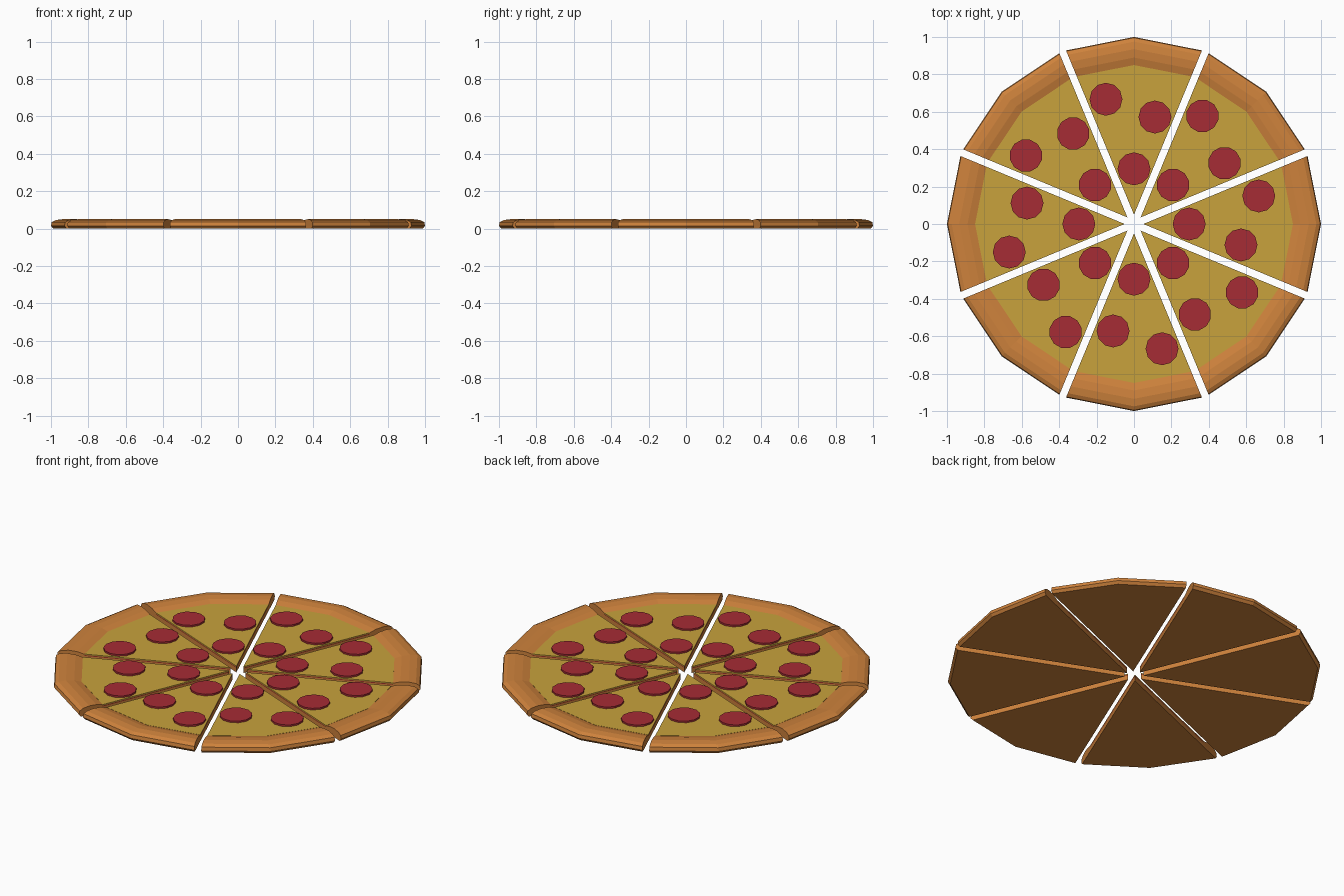
import bpy, bmesh, math
from mathutils import Matrix

if "Cube" in bpy.data.objects:
    bpy.data.objects.remove(bpy.data.objects["Cube"])

R_CHEESE, OFFSET, SLICES = 0.80, 0.05, 8
HALF = math.pi / SLICES


def material(name, rgb):
    m = bpy.data.materials.new(name)
    m.diffuse_color = (*rgb, 1)
    m.use_nodes = True
    m.node_tree.nodes["Principled BSDF"].inputs["Base Color"].default_value = m.diffuse_color
    return m


crust_mat = material("baked_crust", (0.62, 0.225, 0.045))
sauce_mat = material("tomato_sauce", (0.32, 0.03, 0.02))
cheese_mat = material("cheese_yellow", (0.58, 0.36, 0.045))
pep_mat = material("pepperoni_red", (0.38, 0.025, 0.035))


def finish(bm, name, mat):
    bmesh.ops.remove_doubles(bm, verts=bm.verts, dist=1e-5)
    bmesh.ops.recalc_face_normals(bm, faces=bm.faces)
    me = bpy.data.meshes.new(name)
    bm.to_mesh(me)
    bm.free()
    me.materials.append(mat)
    return me


def wedge(name, profile, mat):
    """Sweep a closed (r, z) profile through one slice, with its tip moved outward."""
    bm = bmesh.new()
    rings = [[bm.verts.new((r * math.cos(a) + OFFSET, r * math.sin(a), z))
              for r, z in profile] for a in (-HALF, 0, HALF)]
    n = len(profile)
    bm.faces.new(rings[0])
    bm.faces.new(rings[-1])
    for a, b in zip(rings, rings[1:]):
        for i in range(n):
            j = (i + 1) % n
            if profile[i][0] == 0 and profile[j][0] == 0:
                continue
            bm.faces.new((a[i], a[j], b[j], b[i]))
    return finish(bm, name, mat)


def slab(name, z0, z1, mat):
    return wedge(name, [(0, z0), (R_CHEESE, z0), (R_CHEESE, z1), (0, z1)], mat)


# Dough base with a raised, rounded crust rim
dough = wedge("dough_and_crust", [
    (0, 0), (0.937, 0), (0.95, 0.015), (0.946, 0.035), (0.925, 0.046),
    (0.885, 0.051), (0.84, 0.047), (0.80, 0.036), (0.80, 0.026), (0, 0.026)], crust_mat)
sauce = slab("sauce", 0.026, 0.031, sauce_mat)
cheese = slab("cheese", 0.031, 0.037, cheese_mat)

# Three pepperoni discs per slice
bm = bmesh.new()
for x, y in ((0.295, 0), (0.667, 0.15), (0.572, -0.112)):
    bmesh.ops.create_cone(bm, cap_ends=True, segments=12, radius1=0.088, radius2=0.088,
                          depth=0.012, matrix=Matrix.Translation((x, y, 0.041)))
pepperoni = finish(bm, "pepperoni", pep_mat)

# Repeat the slice around the centre
for k in range(SLICES):
    for me in (dough, sauce, cheese, pepperoni):
        ob = bpy.data.objects.new(f"{me.name}_{k + 1}", me)
        ob.rotation_euler.z = 2 * HALF * k
        bpy.context.collection.objects.link(ob)
